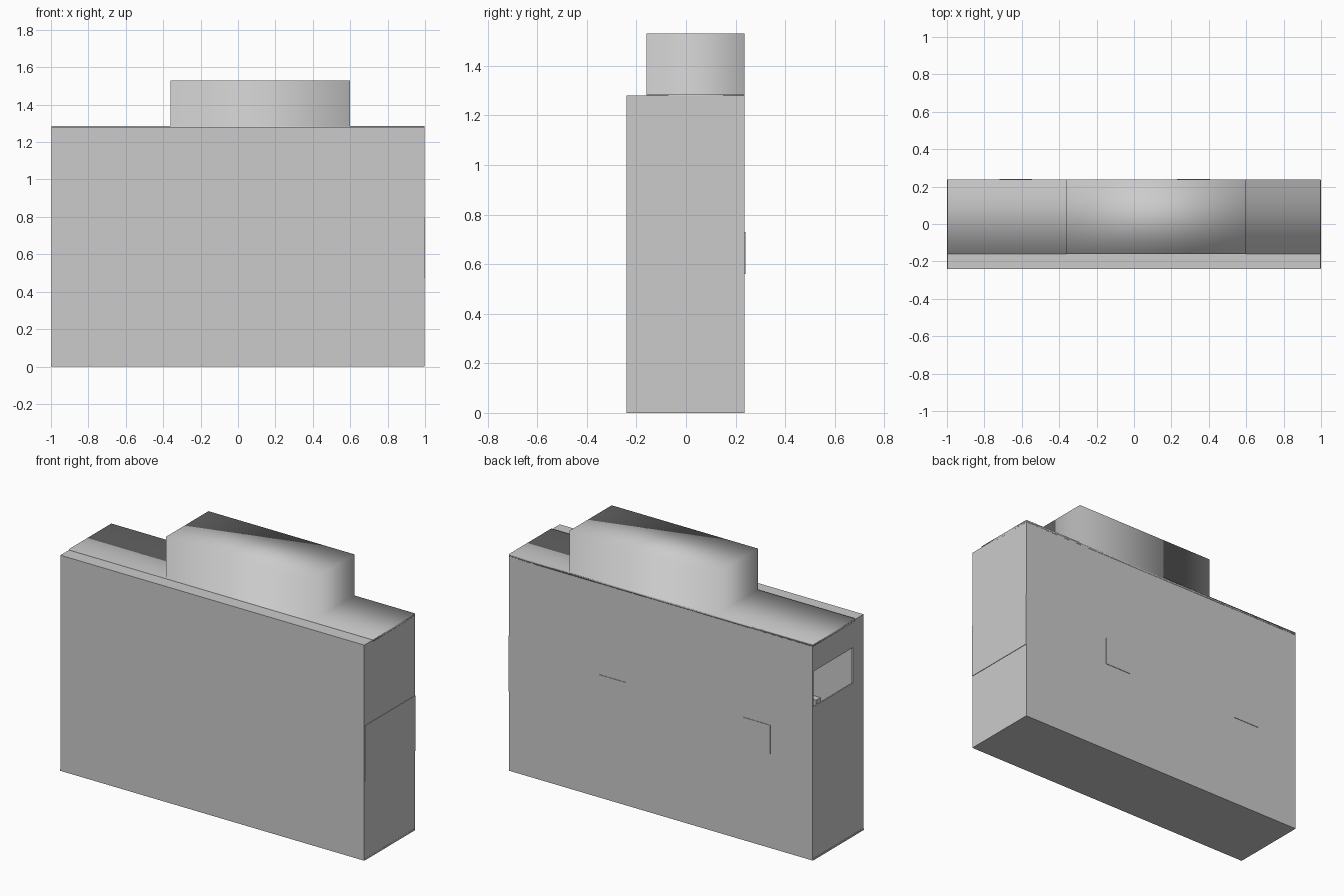
import bpy, bmesh

if "Cube" in bpy.data.objects:
    bpy.data.objects.remove(bpy.data.objects["Cube"])


def box(name, x0, x1, y0, y1, z0, z1):
    """Axis-aligned box from its limits."""
    bm = bmesh.new()
    bmesh.ops.create_cube(bm, size=1)
    for v in bm.verts:
        v.co = ((x0 + x1) / 2 + v.co.x * (x1 - x0),
                (y0 + y1) / 2 + v.co.y * (y1 - y0),
                (z0 + z1) / 2 + v.co.z * (z1 - z0))
    return finish(name, bm)


def finish(name, bm):
    bmesh.ops.recalc_face_normals(bm, faces=bm.faces)
    mesh = bpy.data.meshes.new(name)
    bm.to_mesh(mesh)
    bm.free()
    ob = bpy.data.objects.new(name, mesh)
    bpy.context.collection.objects.link(ob)
    return ob


def cut(target, cutter):
    mod = target.modifiers.new(cutter.name, 'BOOLEAN')
    mod.operation = 'DIFFERENCE'
    mod.solver = 'EXACT'
    mod.object = cutter
    bpy.context.view_layer.objects.active = target
    bpy.ops.object.modifier_apply(modifier=mod.name)
    bpy.data.objects.remove(cutter)


# Main body, with a compartment behind the side opening
body = box("body", -0.998, 0.997, -0.24, 0.237, 0.01, 1.28)
cut(body, box("compartment_cutter", -0.99, -0.6, -0.16, 0.23, 0.6, 1.25))
cut(body, box("opening_cutter", -1.1, -0.9, -0.14, 0.23, 0.91, 1.12))

# Object standing inside the compartment
box("inner_block", -0.77, -0.6, -0.16, -0.12, 0.6, 0.755)

# Base plate
box("base_plate", -1.0, 0.998, -0.24, 0.237, 0, 0.01)

# Top deck with raised housing, one stepped profile extruded in depth
profile = [(-0.998, 1.27), (0.997, 1.27), (0.997, 1.286), (0.6, 1.286),
           (0.6, 1.53), (-0.36, 1.53), (-0.36, 1.286), (-0.998, 1.286)]
bm = bmesh.new()
face = bm.faces.new([bm.verts.new((x, -0.16, z)) for x, z in profile])
ext = bmesh.ops.extrude_face_region(bm, geom=[face])
for v in ext["geom"]:
    if isinstance(v, bmesh.types.BMVert):
        v.co.y = 0.237
top = finish("top_housing", bm)
for p in top.data.polygons:
    p.use_smooth = True

# Shallow square pads on the back
for i, x in enumerate((-0.72, 0.23)):
    box(f"back_pad_{i + 1}", x, x + 0.175, 0.23, 0.24, 0.56, 0.73)

# Thin plate on the right side
box("side_plate", 0.99, 1.0, -0.239, 0.236, 0.47, 0.80)
